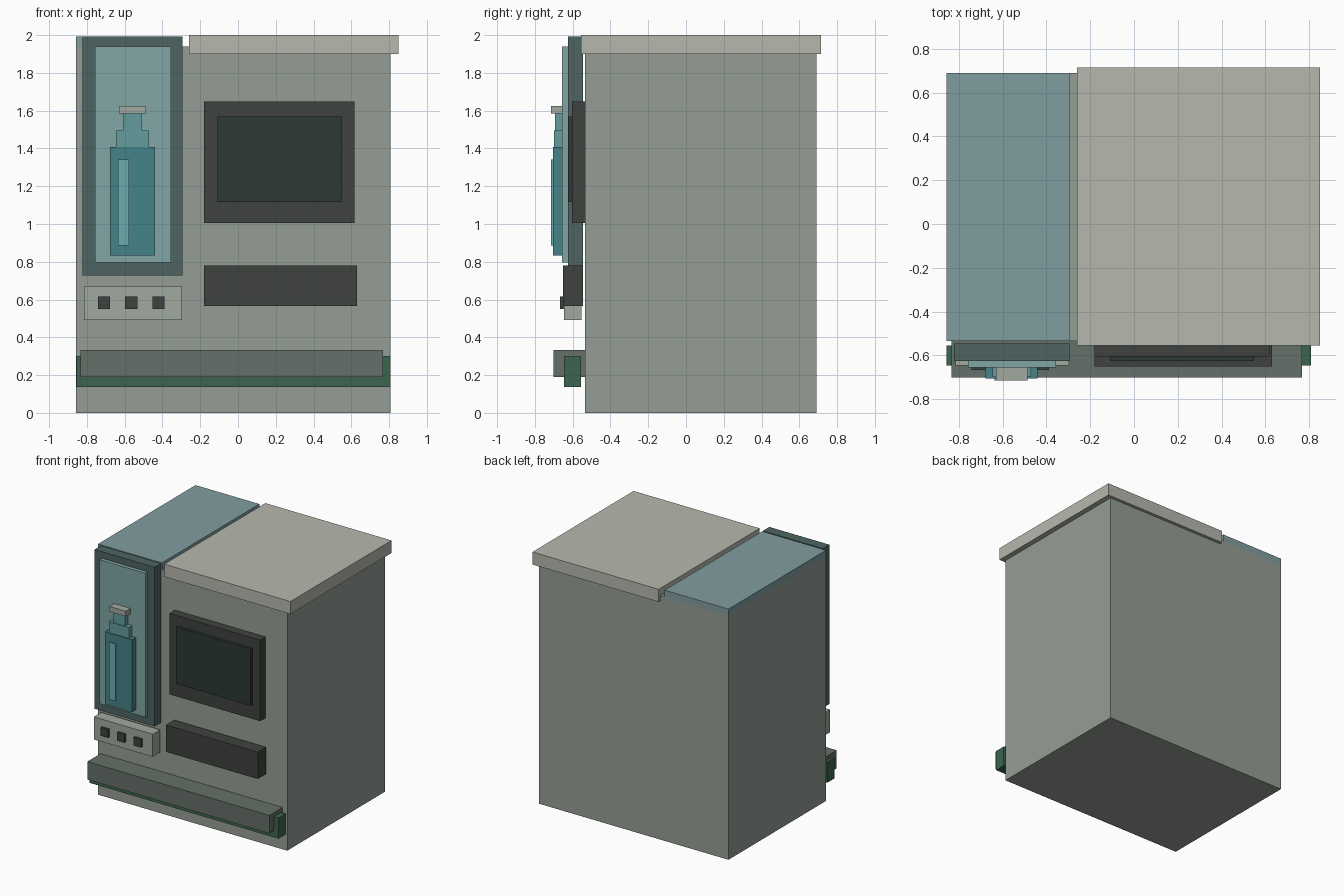
import bpy

if "Cube" in bpy.data.objects:
    bpy.data.objects.remove(bpy.data.objects["Cube"])

# Palette
def make_material(name, rgb):
    m = bpy.data.materials.new(name)
    m.diffuse_color = (*rgb, 1)
    m.use_nodes = True
    m.node_tree.nodes["Principled BSDF"].inputs["Base Color"].default_value = m.diffuse_color
    return m

shell = make_material("shell", (0.30, 0.34, 0.30))
cream = make_material("cream", (0.47, 0.48, 0.42))
sky = make_material("sky", (0.22, 0.34, 0.35))
trim = make_material("trim", (0.075, 0.13, 0.12))
glass = make_material("glass", (0.22, 0.38, 0.38))
teal = make_material("teal", (0.06, 0.23, 0.25))
pale_teal = make_material("pale_teal", (0.13, 0.34, 0.34))
highlight = make_material("highlight", (0.15, 0.42, 0.43))
pale = make_material("pale", (0.35, 0.40, 0.35))
charcoal = make_material("charcoal", (0.05, 0.055, 0.05))
screen = make_material("screen", (0.025, 0.04, 0.035))
slate = make_material("slate", (0.13, 0.16, 0.14))
green = make_material("green", (0.045, 0.13, 0.08))

def box(name, x, y, z, mat):
    """Flat-faced box from (min, max) extents on each axis."""
    bpy.ops.mesh.primitive_cube_add(size=1, location=[sum(r) / 2 for r in (x, y, z)])
    o = bpy.context.object
    o.name = name
    o.scale = [r[1] - r[0] for r in (x, y, z)]
    bpy.ops.object.transform_apply(location=False, rotation=False, scale=True)
    o.data.materials.append(mat)
    return o

BODY_FRONT = -0.535

# Cabinet, with a thin raised cap on the left and a lid on the right
box("cabinet", (-0.857, 0.808), (BODY_FRONT, 0.69), (0, 1.94), shell)
box("left_top_cap", (-0.857, -0.295), (BODY_FRONT, 0.69), (1.94, 1.993), sky)
box("right_lid", (-0.26, 0.85), (-0.555, 0.715), (1.90, 2.0), cream)

# Display window
box("window_frame", (-0.823, -0.295), (-0.626, -0.545), (0.727, 1.993), trim)
box("window_glass", (-0.757, -0.356), (-0.656, -0.62), (0.796, 1.94), glass)

# Bottle relief: centre x, half width, front y, bottom z, top z
for name, w, y, z0, z1, mat in (
    ("bottle_body", 0.119, -0.705, 0.832, 1.408, teal),
    ("bottle_shoulder", 0.088, -0.699, 1.408, 1.494, pale_teal),
    ("bottle_neck", 0.051, -0.694, 1.494, 1.584, pale_teal),
    ("bottle_cap", 0.072, -0.715, 1.584, 1.626, pale),
):
    box(name, (-0.559 - w, -0.559 + w), (y, -0.65), (z0, z1), mat)
box("bottle_highlight", (-0.636, -0.578), (-0.715, -0.70), (0.886, 1.342), highlight)

# Button panel
box("button_panel", (-0.815, -0.297), (-0.647, -0.554), (0.493, 0.673), pale)
for i in range(3):
    cx = -0.71 + 0.145 * i
    box(f"button_{i + 1}", (cx - 0.032, cx + 0.032), (-0.666, -0.64), (0.549, 0.615), charcoal)

# Screen and dispensing slot
box("screen_bezel", (-0.18, 0.618), (-0.604, BODY_FRONT), (1.005, 1.649), charcoal)
box("screen_pane", (-0.108, 0.549), (-0.625, -0.59), (1.117, 1.568), screen)
box("dispensing_slot", (-0.18, 0.629), (-0.65, -0.545), (0.566, 0.779), charcoal)

# Front ledge with a green band under it
box("front_ledge", (-0.834, 0.767), (-0.702, BODY_FRONT), (0.19, 0.333), slate)
box("green_band", (-0.855, 0.808), (-0.645, -0.555), (0.137, 0.301), green)
